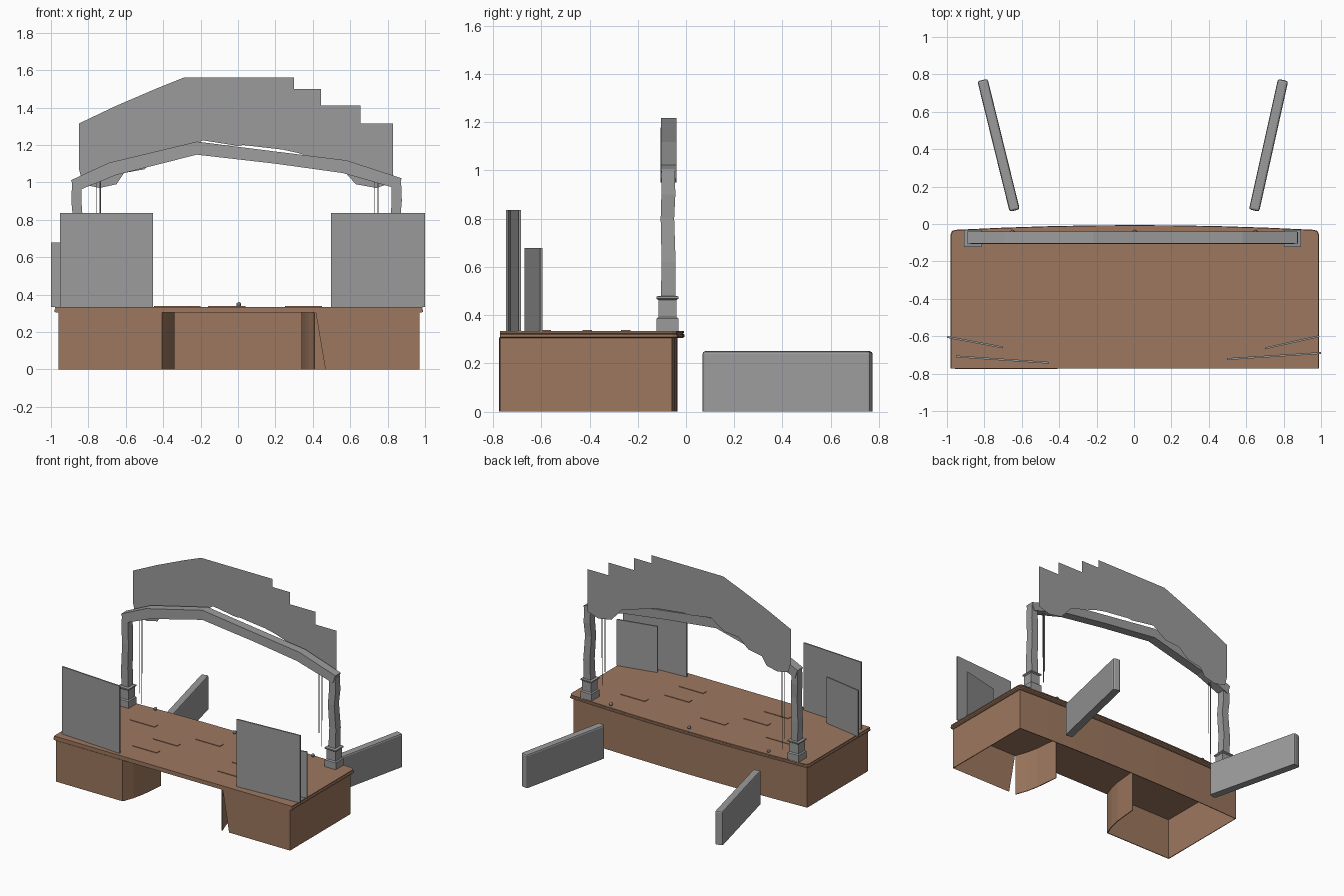
import bpy, bmesh, math
from mathutils import Vector

if "Cube" in bpy.data.objects:
    bpy.data.objects.remove(bpy.data.objects["Cube"])

def material(name, col):
    m = bpy.data.materials.new(name)
    m.diffuse_color = (*col, 1)
    m.use_nodes = True
    m.node_tree.nodes["Principled BSDF"].inputs["Base Color"].default_value = m.diffuse_color
    return m

BROWN = material("warm brown wood", (0.335, 0.185, 0.113))
GREY = material("neutral grey", (0.33, 0.33, 0.33))

def finish(name, bm, mat, fix=True):
    if fix:
        bmesh.ops.recalc_face_normals(bm, faces=bm.faces)
    me = bpy.data.meshes.new(name)
    bm.to_mesh(me)
    bm.free()
    me.materials.append(mat)
    ob = bpy.data.objects.new(name, me)
    bpy.context.scene.collection.objects.link(ob)
    return ob

def loft(name, rings, mat):
    """Closed solid through rings of equal length."""
    bm = bmesh.new()
    vs = [[bm.verts.new(p) for p in r] for r in rings]
    n = len(rings[0])
    for a, b in zip(vs, vs[1:]):
        for i in range(n):
            j = (i + 1) % n
            bm.faces.new((a[i], a[j], b[j], b[i]))
    bm.faces.new(vs[0])
    bm.faces.new(vs[-1][::-1])
    return finish(name, bm, mat)

def rect(cx, cy, hx, hy, z):
    return [(cx - hx, cy - hy, z), (cx + hx, cy - hy, z),
            (cx + hx, cy + hy, z), (cx - hx, cy + hy, z)]

def box(name, x0, x1, y0, y1, z0, z1, mat):
    cx, cy, hx, hy = (x0 + x1) / 2, (y0 + y1) / 2, (x1 - x0) / 2, (y1 - y0) / 2
    return loft(name, [rect(cx, cy, hx, hy, z) for z in (z0, z1)], mat)

def slab_between(name, p, q, thick, z0, z1, mat):
    """Upright board standing on the plan line p-q."""
    p, q = Vector(p), Vector(q)
    d = (q - p).normalized()
    n = Vector((-d.y, d.x)) * thick / 2
    plan = [p - n, q - n, q + n, p + n]
    return loft(name, [[(v.x, v.y, z) for v in plan] for z in (z0, z1)], mat)

def wall(name, pts, z0, z1, mat, thick=0.006):
    """Thin wall following a plan polyline."""
    bm = bmesh.new()
    lo = [bm.verts.new((x, y, z0)) for x, y in pts]
    hi = [bm.verts.new((x, y, z1)) for x, y in pts]
    for i in range(len(pts) - 1):
        bm.faces.new((lo[i], lo[i + 1], hi[i + 1], hi[i]))
    ob = finish(name, bm, mat, False)
    s = ob.modifiers.new("thickness", 'SOLIDIFY')
    s.thickness = thick
    s.offset = 0
    return ob

# stage deck: gently bowed back edge, thin top board over a rounded moulding
def deck_outline(hx, y_end, bow, front):
    pts = [(-hx, front), (hx, front), (hx, y_end - 0.025), (hx - 0.008, y_end - 0.006)]
    for i in range(9):
        t = 1 - i / 4
        pts.append((t * (hx - 0.03), y_end + bow * (1 - t * t)))
    return pts + [(-hx + 0.008, y_end - 0.006), (-hx, y_end - 0.025)]

levels = [(0.304, 0.977, -0.040), (0.309, 0.985, -0.031), (0.319, 0.985, -0.031),
          (0.323, 0.978, -0.038), (0.326, 0.982, -0.033), (0.334, 0.982, -0.033)]
loft("stage_deck", [[(x + 0.004, y, z) for x, y in deck_outline(h, ye, 0.025, -0.772)]
                    for z, h, ye in levels], BROWN)

# stage body: sides and bowed back wall, open underneath
F, B, H = -0.772, -0.06, 0.306
back = [(-0.957 + 1.924 * i / 8, B + 0.022 * (1 - (i / 4 - 1) ** 2)) for i in range(9)]
wall("stage_side_and_back_walls", [(-0.957, F)] + back + [(0.967, F)], 0, H, BROWN)
# front walls on both sides of the opening, the right one with a slanted edge
wall("stage_front_left", [(-0.957, F), (-0.41, F)], 0, H, BROWN)
bm = bmesh.new()
bm.faces.new([bm.verts.new((x, F, z)) for x, z in
              ((0.467, 0), (0.967, 0), (0.967, H), (0.415, H))])
finish("stage_front_right", bm, BROWN, False)
# angled walls inside the opening
for s, side in ((-1, "left"), (1, "right")):
    wall("opening_wall_" + side,
         [(s * 0.41, F), (s * 0.38, -0.69), (s * 0.36, -0.6), (s * 0.342, -0.42)],
         0, H, BROWN)

# low trap plates on the deck
for i, (x, y) in enumerate([(-0.6, -0.25), (-0.06, -0.25), (0.6, -0.25),
                            (-0.35, -0.58), (0.35, -0.58), (-0.3, -0.41), (0.35, -0.41)]):
    box("deck_plate_%d" % i, x - 0.1, x + 0.1, y - 0.02, y + 0.02, 0.333, 0.338, BROWN)

# footlights along the back edge
for i, x in enumerate((-0.65, 0.004, 0.65)):
    bm = bmesh.new()
    bmesh.ops.create_icosphere(bm, subdivisions=2, radius=0.013)
    bmesh.ops.translate(bm, vec=(x, -0.045, 0.347), verts=bm.verts)
    finish("footlight_%d" % i, bm, GREY)

# arch posts with stepped bases
for s, cx, side in ((-1, -0.862, "left"), (1, 0.847, "right")):
    steps = [(0.334, 0.046), (0.385, 0.046), (0.392, 0.038), (0.462, 0.038),
             (0.468, 0.046), (0.477, 0.046), (0.48, 0.031)]
    loft("post_base_" + side, [rect(cx, -0.077, h, h, z) for z, h in steps], GREY)
    shaft = [(0.478, 0, 0.03), (0.62, 0.002, 0.029), (0.8, -0.003, 0.028),
             (0.9, 0.001, 0.029), (1.005, 0, 0.027)]
    loft("post_shaft_" + side,
         [rect(cx + d * 2 * s, -0.074 + d, h - 0.002, h, z) for z, d, h in shaft], GREY)

# crooked beam spanning the posts: top x, top z, bottom x, bottom z
beam = [(-0.892, 1.012, -0.87, 0.95), (-0.69, 1.105, -0.65, 1.04), (-0.22, 1.218, -0.22, 1.148),
        (0.2, 1.165, 0.2, 1.1), (0.58, 1.118, 0.56, 1.05), (0.875, 1.022, 0.855, 0.965)]
loft("arch_beam", [[(tx, -0.103, tz), (tx, -0.04, tz), (bx, -0.04, bz), (bx, -0.106, bz)]
                   for tx, tz, bx, bz in beam], GREY)

# flat hanging border: stepped top, ragged lower edge
top = [(0.83, 1.315), (0.655, 1.315), (0.655, 1.41), (0.445, 1.41), (0.445, 1.5),
       (0.3, 1.5), (0.3, 1.56), (-0.29, 1.56), (-0.29, 1.5), (-0.44, 1.5), (-0.44, 1.41),
       (-0.65, 1.41), (-0.65, 1.315), (-0.85, 1.315)]
low = [(-0.85, 1.07), (-0.83, 0.99), (-0.74, 0.97), (-0.65, 0.99), (-0.61, 1.05),
       (-0.5, 1.07), (-0.42, 1.14), (-0.3, 1.15), (-0.19, 1.225), (0, 1.195), (0.215, 1.23),
       (0.24, 1.175), (0.33, 1.155), (0.41, 1.18), (0.43, 1.12), (0.54, 1.09), (0.6, 1.04),
       (0.63, 0.99), (0.74, 0.97), (0.83, 1.0)]
bm = bmesh.new()
f = bm.faces.new([bm.verts.new((x, -0.022, z)) for x, z in low + top])
bmesh.ops.triangulate(bm, faces=[f])
finish("hanging_border", bm, GREY, False)

# thin ropes hanging beside the posts
for i, (x, y, z) in enumerate([(-0.755, -0.085, 0.45), (-0.742, -0.075, 0.37),
                               (-0.735, -0.08, 0.6), (0.728, -0.085, 0.55),
                               (0.745, -0.075, 0.45), (0.752, -0.08, 0.65)]):
    box("rope_%d" % i, x - 0.0015, x + 0.0015, y - 0.0015, y + 0.0015, z, 1.04, GREY)

# scenery flats standing on the front of the deck
for name, p, q, z in (("large_flat_left", (-0.952, -0.708), (-0.454, -0.742), 0.836),
                      ("small_flat_left", (-0.999, -0.604), (-0.7, -0.66), 0.678),
                      ("large_flat_right", (0.497, -0.722), (0.999, -0.69), 0.836),
                      ("small_flat_right", (0.7, -0.665), (0.99, -0.6), 0.678)):
    slab_between(name, p, q, 0.01, 0.334, z, GREY)

# splayed low walls behind the stage, with softened edges
for name, p, q in (("low_wall_left", (-0.638, 0.072), (-0.81, 0.77)),
                   ("low_wall_right", (0.642, 0.072), (0.797, 0.77))):
    ob = slab_between(name, p, q, 0.056, 0, 0.25, GREY)
    bm = bmesh.new()
    bm.from_mesh(ob.data)
    edges = [e for e in bm.edges if max(v.co.z for v in e.verts) > 0.2]
    bmesh.ops.bevel(bm, geom=edges, offset=0.012, segments=2, profile=0.5, affect='EDGES')
    bm.to_mesh(ob.data)
    bm.free()
